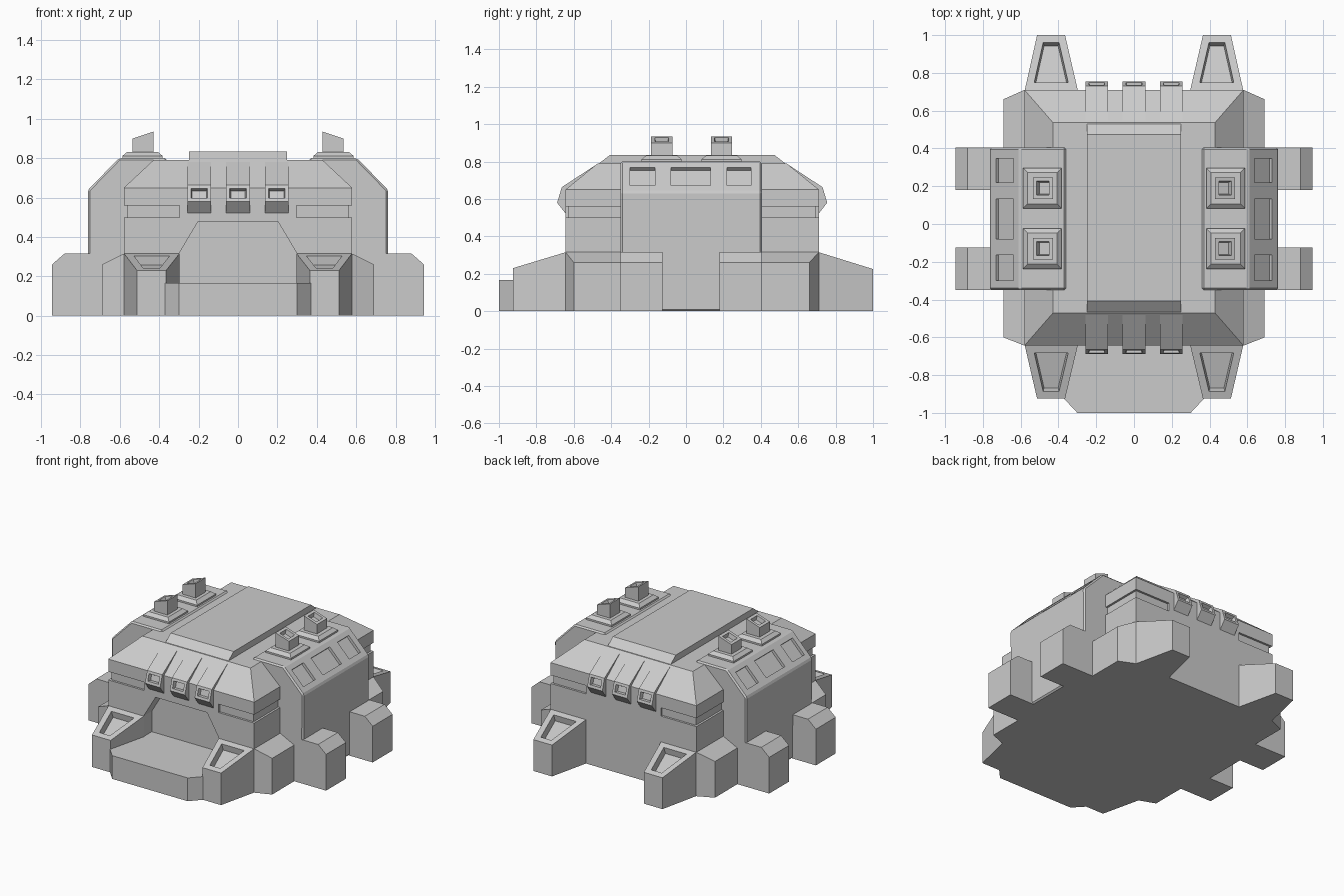
import bpy, bmesh
from mathutils import Vector

if "Cube" in bpy.data.objects:
    bpy.data.objects.remove(bpy.data.objects["Cube"])


def loft(name, rings, inset=None, mirror=False):
    """Skin equal-length rings with capped ends; inset = (face, border, depth) sinks a panel."""
    bm = bmesh.new()
    loops = [[bm.verts.new(p) for p in ring] for ring in rings]
    faces = [bm.faces.new(loops[0]), bm.faces.new(loops[-1])]
    n = len(loops[0])
    for a, b in zip(loops, loops[1:]):
        for i in range(n):
            j = (i + 1) % n
            faces.append(bm.faces.new((a[i], a[j], b[j], b[i])))
    bmesh.ops.recalc_face_normals(bm, faces=bm.faces)
    if inset:
        index, border, depth = inset
        panel = faces[index]
        bmesh.ops.inset_region(bm, faces=[panel], thickness=border, use_even_offset=True)
        bmesh.ops.inset_region(bm, faces=[panel], thickness=0.006, depth=-depth,
                               use_even_offset=True)
    mesh = bpy.data.meshes.new(name)
    bm.to_mesh(mesh)
    bm.free()
    obj = bpy.data.objects.new(name, mesh)
    bpy.context.collection.objects.link(obj)
    if mirror:
        add_mirror(obj)
    return obj


def add_mirror(obj):
    obj.modifiers.new("mirror", 'MIRROR').use_mirror_merge = False


def rect(x0, x1, y0, y1, z):
    return [(x0, y0, z), (x1, y0, z), (x1, y1, z), (x0, y1, z)]


def along_y(pts, y0, y1):
    return [[(x, y, z) for x, z in pts] for y in (y0, y1)]


def along_x(pts, x0, x1):
    return [[(x, y, z) for y, z in pts] for x in (x0, x1)]


def cut(obj, cutter):
    cutter.hide_render = True
    cutter.display_type = 'WIRE'
    mod = obj.modifiers.new("cut", 'BOOLEAN')
    mod.operation = 'DIFFERENCE'
    mod.solver = 'EXACT'
    mod.object = cutter


MID = 0.033  # y centre of the main hall

# Main hall: walls, recessed groove, and hipped roof
levels = [(0, .58, .677), (.5, .58, .677), (.5, .565, .662), (.56, .565, .662),
          (.56, .58, .677), (.65, .58, .677), (.79, .43, .505)]
hall = loft("main_hall", [rect(-x, x, MID - y, MID + y, z) for z, x, y in levels])
loft("groove_filler", [rect(-.297, .297, MID - .677, MID + .677, z) for z in (.5, .56)])

# Recessed entrance
door = [(-.30, .167), (.30, .167), (.30, .315), (.205, .475), (-.205, .475), (-.30, .315)]
cut(hall, loft("entrance_cutter", along_y(door, -.8, -.55)))

# Raised centre roof
loft("roof_ridge", along_x([(MID - .677, .65), (MID - .44, .835),
                            (MID + .44, .835), (MID + .677, .65)], -.25, .25))

# Entrance porch
porch = [(-.37, -.644), (-.37, -.925), (-.30, -1), (.30, -1), (.37, -.925), (.37, -.644)]
loft("porch", [[(x, y, z) for x, y in porch] for z in (0, .167)])

# Eave vents, front and back
vent = [(.66, .5), (.722, .58), (.697, .663), (.515, .782), (.515, .5)]
for side, s in (("front", -1), ("back", 1)):
    profile = [(MID + s * d, z) for d, z in vent]
    for k in (-1, 0, 1):
        x = .197 * k
        loft(f"{side}_vent", along_x(profile, x - .06, x + .06), inset=(3, .018, .025))

# Tapered corner feet with sunken tops
for side, y0, y1, z1 in (("front", -.644, -.925, .23), ("back", .71, 1.0, .225)):
    plan = [(.298, y0, .315), (.578, y0, .315), (.513, y1, z1), (.365, y1, z1)]
    loft(f"{side}_foot", [[(x, y, 0) for x, y, z in plan], plan],
         inset=(1, .04, .045), mirror=True)

# Low skirt along the side walls
skirt = [(.58, -.644, .315), (.692, -.60, .26), (.692, .66, .26), (.58, .71, .315)]
loft("side_skirt", [[(x, y, 0) for x, y, z in skirt], skirt], mirror=True)

# Side buttresses
buttress = [(.6, 0), (.945, 0), (.945, .26), (.882, .315), (.6, .315)]
for y0, y1 in ((-.35, -.125), (.18, .405)):
    loft("buttress", along_y(buttress, y0, y1), mirror=True)

# Side pods with three sloped windows
low, high = Vector((.763, .638)), Vector((.605, .80))
pod_profile = [(.36, 0), (.76, 0), tuple(low), tuple(high), (.36, .80)]
pod = loft("side_pod", along_y(pod_profile, -.35, .405))
bevel = pod.modifiers.new("chamfer", 'BEVEL')
bevel.width = .01
bevel.segments = 1
run = (high - low).normalized()
out = Vector((run.y, -run.x))
mid = (low + high) / 2
window = [tuple(mid + run * a + out * b)
          for a, b in ((-.067, -.02), (.067, -.02), (.067, .04), (-.067, .04))]
for y0, y1 in ((-.30, -.165), (-.08, .132), (.22, .347)):
    cut(pod, loft("window_cutter", along_y(window, y0, y1)))
add_mirror(pod)

# Roof lamps: stepped base and slant-topped post
for y in (-.13, .19):
    loft("lamp_base", [rect(.485 - a, .485 + a, y - a - .005, y + a + .005, z)
                       for z, a in ((.795, .102), (.812, .102), (.832, .078))], mirror=True)
    foot = rect(.43, .535, y - .057, y + .057, .82)
    top = [(x, yy, .935 if x < .48 else .90) for x, yy, z in foot]
    loft("lamp_post", [foot, top], inset=(1, .02, .03), mirror=True)
